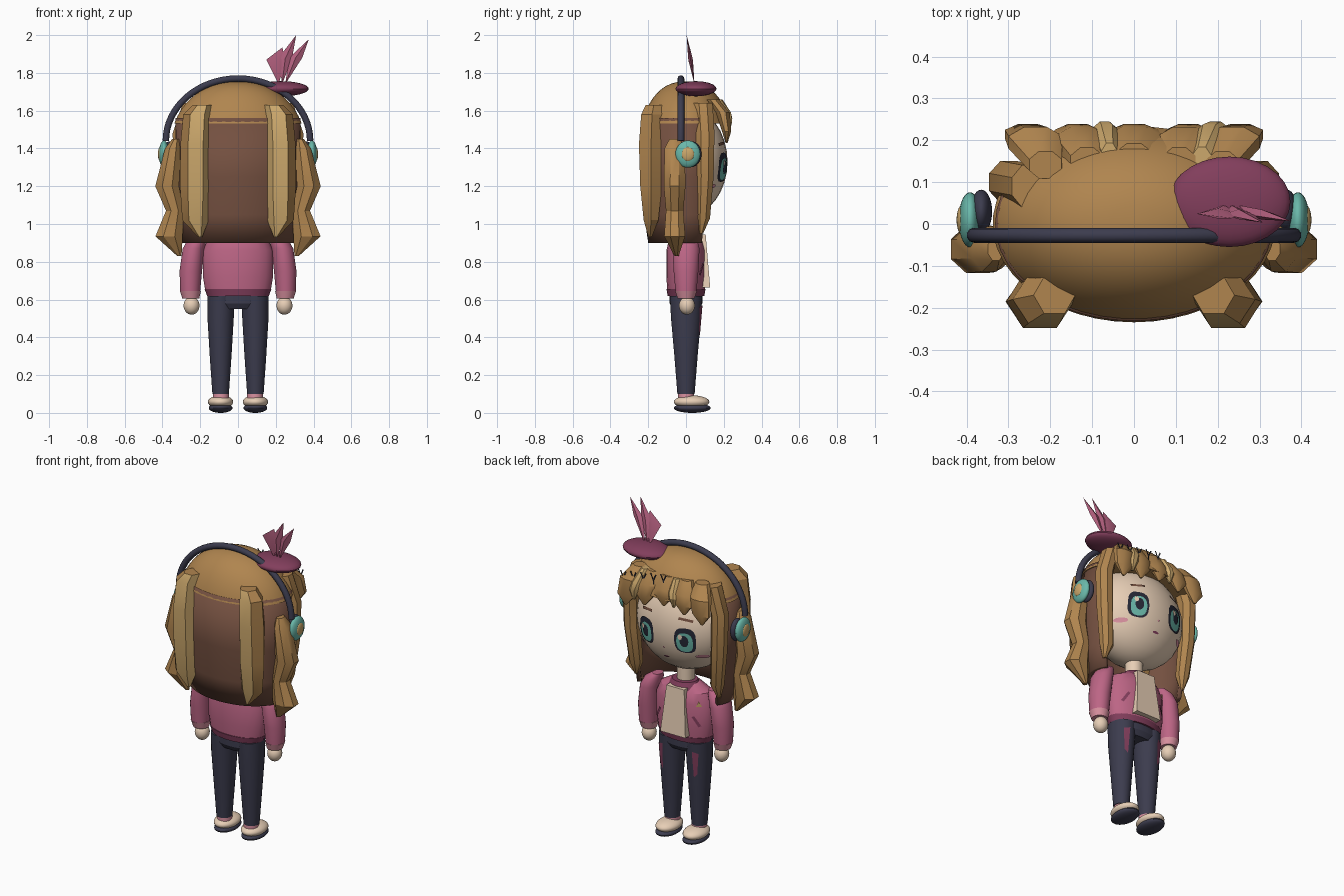
import bpy, bmesh, math
from mathutils import Vector

if "Cube" in bpy.data.objects:
    bpy.data.objects.remove(bpy.data.objects["Cube"])


def material(name, rgb):
    m = bpy.data.materials.new(name)
    lin = [(c / 255 / 12.92) if c < 11 else ((c / 255 + 0.055) / 1.055) ** 2.4 for c in rgb]
    m.diffuse_color = (*lin, 1)
    m.use_nodes = True
    m.node_tree.nodes["Principled BSDF"].inputs["Base Color"].default_value = m.diffuse_color
    return m


GOLD = material("golden hair", (176, 133, 79))
LIGHT = material("light hair", (204, 168, 108))
BROWN = material("dark brown", (116, 80, 64))
PINK = material("jacket pink", (188, 101, 133))
MAROON = material("maroon", (130, 62, 92))
NAVY = material("navy", (60, 60, 78))
SKIN = material("skin cream", (233, 208, 183))
TEAL = material("teal", (106, 184, 170))
ROSE = material("pale rose", (218, 145, 160))
DARK = material("charcoal", (38, 40, 54))


def finish(name, bm, *mats, rule=None):
    bmesh.ops.recalc_face_normals(bm, faces=bm.faces)
    if rule:
        for f in bm.faces:
            f.material_index = 1 if rule(f) else 0
    me = bpy.data.meshes.new(name)
    bm.to_mesh(me)
    bm.free()
    for m in mats:
        me.materials.append(m)
    ob = bpy.data.objects.new(name, me)
    bpy.context.collection.objects.link(ob)
    return ob


def loft(name, rings, *mats, n=24, rule=None):
    """Stack of horizontal ellipses (cx, cy, z, rx, ry), closed at both ends."""
    bm = bmesh.new()
    loops = []
    for cx, cy, z, rx, ry in rings:
        a = [2 * math.pi * (i + 0.5) / n - math.pi / 2 for i in range(n)]
        loops.append([bm.verts.new((cx + rx * math.cos(t), cy + ry * math.sin(t), z)) for t in a])
    for p, q in zip(loops, loops[1:]):
        for i in range(n):
            bm.faces.new((p[i], p[(i + 1) % n], q[(i + 1) % n], q[i]))
    bm.faces.new(loops[0])
    bm.faces.new(loops[-1])
    return finish(name, bm, *mats, rule=rule)


def ball(name, c, r, mat):
    bm = bmesh.new()
    bmesh.ops.create_uvsphere(bm, u_segments=28, v_segments=16, radius=1)
    for v in bm.verts:
        v.co = Vector(c) + Vector(v.co[i] * r[i] for i in range(3))
    return finish(name, bm, mat)


def plate(name, pts, mat, surf, lift):
    """Thin patch of (x, z) points laid on a front surface y = surf(x, z)."""
    bm = bmesh.new()
    on = lambda x, z: bm.verts.new((x, surf(x, z) + lift, z))
    n = len(pts)
    mid = on(sum(p[0] for p in pts) / n, sum(p[1] for p in pts) / n)
    rim = [on(*p) for p in pts]
    for i in range(n):
        bm.faces.new((mid, rim[(i + 1) % n], rim[i]))
    ob = finish(name, bm, mat)
    ob.data.flip_normals() if ob.data.polygons[0].normal.y < 0 else None
    return ob


def oval(x, z, rx, rz, n=16, power=1.0):
    f = lambda v: math.copysign(abs(v) ** power, v)
    return [(x + rx * f(math.cos(2 * math.pi * i / n)), z + rz * f(math.sin(2 * math.pi * i / n))) for i in range(n)]


def bar(x0, z0, x1, z1, w):
    d = Vector((x1 - x0, z1 - z0)).normalized() * w / 2
    return [(x0 - d.y, z0 + d.x), (x1 - d.y, z1 + d.x), (x1 + d.y, z1 - d.x), (x0 + d.y, z0 - d.x)]


def ellipsoid_y(cz, rx, ry, rz):
    return lambda x, z: ry * math.sqrt(max(0.0, 1 - (x / rx) ** 2 - ((z - cz) / rz) ** 2))


face_y = ellipsoid_y(1.33, 0.30, 0.22, 0.29)
chest_y = ellipsoid_y(0.78, 0.187, 0.105, 9)

# Trunk and head
loft("pelvis", [(0, 0, 0.55, .14, .07), (0, 0, 0.58, .163, .088), (0, 0, 0.64, .163, .088)], NAVY)
loft("jacket_hem", [(0, 0, 0.62, .165, .098), (0, 0, 0.655, .178, .104)], MAROON)
loft("jacket", [(0, 0, 0.65, .175, .10), (0, 0, 0.72, .187, .105), (0, 0, 0.86, .187, .105),
                (0, 0, 0.92, .16, .09), (0, 0, 0.96, .09, .06)], PINK)
loft("collar", [(0, .01, 0.93, .10, .085), (0, .01, 0.97, .075, .065)], MAROON)
loft("neck", [(0, 0, 0.92, .05, .05), (0, 0, 1.1, .05, .05)], SKIN)
ball("head", (0, 0, 1.33), (0.30, 0.22, 0.29), SKIN)
bm = bmesh.new()
bmesh.ops.create_cube(bm, size=1)
for v in bm.verts:
    low = v.co.z < 0
    v.co = (v.co.x * (.17 if low else .12), (.128 if low else .104) if v.co.y > 0 else .05, .665 if low else .945)
finish("shirt_front", bm, SKIN)
plate("badge", [(-.155, .85), (-.125, .85), (-.14, .885)], LIGHT, chest_y, .006)

for s in (-1, 1):
    # Limbs
    plate("pocket_slit", bar(s * .11, .79, s * .145, .73, .015), MAROON, chest_y, .006)
    loft("leg", [(s * .092, 0, 0.10, .044, .046), (s * .092, 0, 0.3, .058, .062),
                 (s * .092, 0, 0.5, .07, .08), (s * .09, 0, 0.62, .073, .086)], NAVY)
    thigh_y = lambda x, z: (.036 + .082 * z) * math.sqrt(max(.1, 1 - ((x - s * .092) / .075) ** 2))
    plate("thigh_patch", [(s * .10, .57), (s * .135, .56), (s * .125, .43), (s * .105, .41)], MAROON, thigh_y, .005)
    loft("sock", [(s * .09, 0, 0.07, .042, .042), (s * .09, 0, 0.112, .042, .042)], ROSE)
    ball("shoe_sole", (s * .092, .033, .026), (.063, .098, .026), NAVY)
    ball("shoe", (s * .092, .03, .058), (.067, .094, .035), SKIN)
    loft("sleeve", [(s * .253, 0, 0.64, .053, .056), (s * .25, 0, 0.75, .06, .066), (s * .235, 0, 0.87, .058, .072),
                    (s * .215, 0, 0.92, .05, .06), (s * .19, 0, 0.95, .028, .035)], PINK)
    loft("cuff", [(s * .25, 0, 0.605, .045, .045), (s * .252, 0, 0.645, .056, .058)], ROSE)
    ball("hand", (s * .246, .005, .568), (.042, .042, .048), SKIN)

    # Face details
    ex = s * .13
    plate("eye_outline", oval(ex, 1.30, .06, .078, 16, .7), DARK, face_y, .004)
    plate("eye_iris", oval(ex, 1.29, .046, .06, 16, .8), TEAL, face_y, .007)
    plate("eye_pupil", oval(ex, 1.30, .024, .036), DARK, face_y, .010)
    plate("eye_glint", oval(ex + .02, 1.325, .012, .017, 8), SKIN, face_y, .013)
    plate("eyebrow", bar(s * .09, 1.43, s * .17, 1.42, .014), BROWN, face_y, .006)
    plate("blush", oval(s * .205, 1.20, .032, .013), ROSE, face_y, .006)

    # Hair locks
    inner = Vector((-s * .5, -.85, 0))
    loft("back_lock", [(s * .20, -.19, 0.93, .01, .01), (s * .225, -.185, 1.02, .07, .045),
                       (s * .225, -.185, 1.2, .082, .066), (s * .225, -.185, 1.42, .08, .074),
                       (s * .215, -.18, 1.58, .075, .066), (s * .19, -.17, 1.63, .05, .05)],
         GOLD, LIGHT, n=6, rule=lambda f: f.normal.dot(inner) > .6)
    loft("side_wave", [(s * .31, -.05, 0.83, .012, .012), (s * .365, -.06, 0.935, .078, .06),
                       (s * .335, -.06, 1.07, .05, .05), (s * .375, -.06, 1.2, .068, .062),
                       (s * .345, -.06, 1.40, .045, .058), (s * .33, -.06, 1.45, .02, .03)], GOLD, n=8)
    loft("front_lock", [(s * .28, .08, 0.95, .01, .012), (s * .275, .09, 1.03, .04, .04),
                        (s * .295, .10, 1.25, .047, .05), (s * .30, .10, 1.48, .05, .055),
                        (s * .25, .09, 1.64, .045, .055)], GOLD, n=8)

    # Headphone cups
    ball("ear_pad", (s * .365, .03, 1.37), (.026, .052, .068), NAVY)
    ball("ear_cup", (s * .392, .01, 1.37), (.027, .066, .072), TEAL)
    ball("ear_cup_center", (s * .412, .01, 1.37), (.012, .034, .038), LIGHT)

plate("nose", oval(0, 1.235, .007, .006, 6), ROSE, face_y, .005)
plate("mouth", oval(0, 1.17, .02, .007, 10), MAROON, face_y, .005)

# Crown of the hair
crown = []
for i in range(11):
    a = math.radians(22 + 6.7 * i)
    crown.append((0, 0, 1.40 + .355 * math.sin(a), .362 * math.cos(a) ** .9, .25 * math.cos(a) ** .85))
loft("hair_crown", crown, GOLD, n=40)

# Dark hair sheet wrapped round the back and sides
bm = bmesh.new()
rows = []
for z, rx, ry in ((0.90, .30, .20), (1.05, .318, .222), (1.25, .33, .235), (1.56, .332, .232)):
    rows.append([bm.verts.new((rx * math.cos(t), ry * math.sin(t), z))
                 for t in (math.radians(155 + 230 * i / 28) for i in range(29))])
for p, q in zip(rows, rows[1:]):
    for i in range(28):
        bm.faces.new((p[i], p[i + 1], q[i + 1], q[i]))
sheet = finish("back_hair", bm, BROWN)
mod = sheet.modifiers.new("thickness", 'SOLIDIFY')
mod.thickness = .025
mod.offset = -1 if sheet.data.polygons[14].normal.y < 0 else 1

# Fringe tufts: x, half width, tip height
for x, w, tip, mat in ((-.235, .07, 1.44, GOLD), (-.125, .07, 1.47, GOLD), (0, .075, 1.49, GOLD),
                       (.12, .07, 1.46, GOLD), (.235, .07, 1.43, GOLD), (-.065, .035, 1.50, LIGHT),
                       (.18, .04, 1.48, LIGHT)):
    k = 1 - abs(x) * .5
    up = .006 if mat == LIGHT else 0
    loft("fringe_tuft", [(x * 1.1, .215 + up, tip, .008, .006), (x * 1.08, .215 + up, tip + .06, w * .85, .026),
                         (x, .195 + up, 1.59, w, .04), (x * .9, .16 * k + up, 1.66, w * .6, .035)], mat, n=8)

# Little dark forked pins above the fringe
flat = lambda x, z: .212
for i in range(5):
    x, z = .005 + .068 * i, 1.655 - .012 * i
    for d in (-1, 1):
        plate("forked_pin", bar(x, z - .02, x + d * .018, z + .02, .008), DARK, flat, 0)
    plate("forked_pin_stem", bar(x, z - .05, x, z - .015, .008), DARK, flat, 0)

# Headphone band
curve = bpy.data.curves.new("headphone_band", 'CURVE')
curve.dimensions = '3D'
curve.bevel_depth = .018
curve.bevel_resolution = 3
curve.use_fill_caps = True
sp = curve.splines.new('POLY')
sp.points.add(32)
for i, p in enumerate(sp.points):
    a = math.pi * i / 32
    p.co = (.382 * math.cos(a), -.027, 1.44 + .33 * math.sin(a), 1)
curve.materials.append(NAVY)
bpy.context.collection.objects.link(bpy.data.objects.new("headphone_band", curve))

# Beret with three feathers
ball("beret", (.228, .053, 1.716), (.146, .108, .04), MAROON)
for (lx, lz), (tx, tz), (rx, rz) in (((.15, 1.87), (.235, 1.935), (.25, 1.86)),
                                     ((.215, 1.88), (.308, 2.0), (.285, 1.87)),
                                     ((.27, 1.88), (.375, 1.978), (.34, 1.88))):
    lean = lambda z: .045 - (z - 1.74) * .16
    bm = bmesh.new()
    base, left, top, right = [bm.verts.new((x, lean(z), z)) for x, z in
                              ((.215 + (tx - .235) * .25, 1.74), (lx, lz), (tx, tz), (rx, rz))]
    mx, mz = (lx + rx) / 2, (lz + rz) / 2
    for d in (-.012, .012):
        rib = bm.verts.new((mx, lean(mz) + d, mz))
        for a, b in ((base, left), (left, top), (top, right), (right, base)):
            bm.faces.new((a, b, rib))
    finish("feather", bm, PINK)

# Smooth rounded parts, keep edges sharp
for ob in bpy.context.collection.objects:
    if ob.type == 'MESH':
        ob.select_set(True)
        bpy.context.view_layer.objects.active = ob
bpy.ops.object.shade_smooth_by_angle(angle=math.radians(30))
